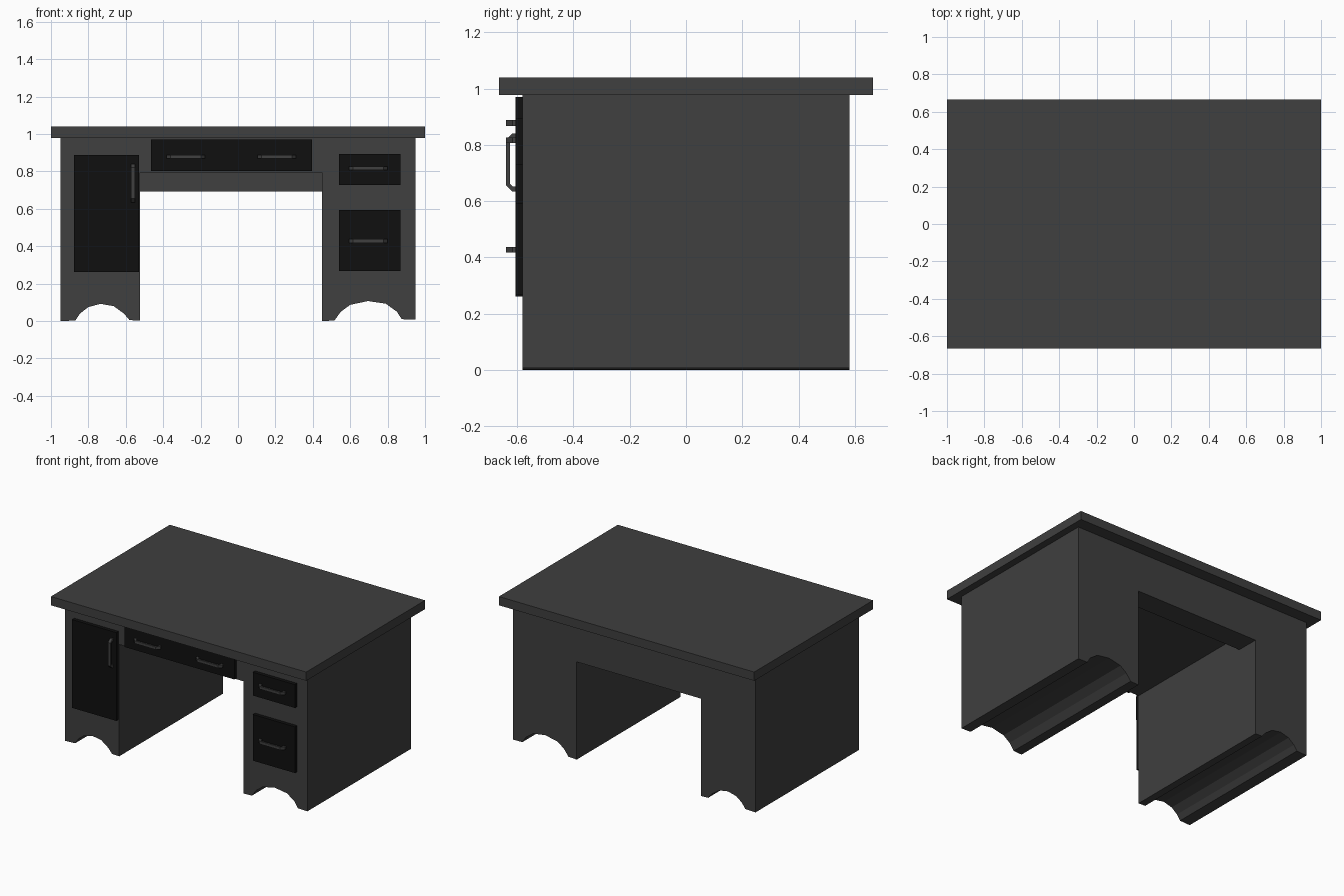
import bpy, bmesh

if "Cube" in bpy.data.objects:
    bpy.data.objects.remove(bpy.data.objects["Cube"])


def material(name, value):
    m = bpy.data.materials.new(name)
    m.diffuse_color = (value, value, value, 1)
    m.use_nodes = True
    m.node_tree.nodes["Principled BSDF"].inputs["Base Color"].default_value = m.diffuse_color
    return m


CHARCOAL = material("charcoal", 0.05)
BLACK = material("black", 0.005)


def prism(name, outline, place, depth, mat):
    """Extrude a 2D outline; place(u, v, d) maps it into space for d = 0 and depth."""
    bm = bmesh.new()
    verts = [bm.verts.new(place(u, v, 0)) for u, v in outline]
    face = bm.faces.new(verts)
    ext = bmesh.ops.extrude_face_region(bm, geom=[face])
    new = [g for g in ext["geom"] if isinstance(g, bmesh.types.BMVert)]
    # the extruded copies are moved along the depth direction
    a, b = place(0, 0, 0), place(0, 0, depth)
    bmesh.ops.translate(bm, verts=new, vec=[q - p for p, q in zip(a, b)])
    bmesh.ops.recalc_face_normals(bm, faces=bm.faces)
    mesh = bpy.data.meshes.new(name)
    bm.to_mesh(mesh)
    bm.free()
    obj = bpy.data.objects.new(name, mesh)
    obj.data.materials.append(mat)
    bpy.context.collection.objects.link(obj)
    return obj


def box(name, x0, x1, y0, y1, z0, z1, mat):
    outline = [(x0, z0), (x1, z0), (x1, z1), (x0, z1)]
    return prism(name, outline, lambda u, v, d: (u, y0 + d, v), y1 - y0, mat)


# Table top
box("desk_top", -1, 1, -0.665, 0.665, 0.978, 1.04, CHARCOAL)

# Body: one profile with arched feet and a knee opening
left_arch = [(-0.87, 0.003), (-0.845, 0.04), (-0.80, 0.075), (-0.735, 0.092),
             (-0.665, 0.08), (-0.61, 0.04), (-0.58, 0.005)]
right_arch = [(0.515, 0.003), (0.55, 0.05), (0.60, 0.087), (0.695, 0.107),
              (0.79, 0.093), (0.85, 0.05), (0.875, 0.01)]
profile = ([(-0.95, 0)] + left_arch + [(-0.525, 0.003), (-0.525, 0.795), (0.45, 0.795), (0.45, 0)]
           + right_arch + [(0.95, 0.008), (0.95, 0.978), (-0.95, 0.978)])
prism("desk_body", profile, lambda u, v, d: (u, -0.58 + d, v), 1.16, CHARCOAL)

# Lower rail at the back of the knee opening
box("back_rail", -0.525, 0.45, 0.42, 0.58, 0.692, 0.795, CHARCOAL)

# Door and drawer fronts
FRONT = -0.605
for name, x0, x1, z0, z1 in [("door", -0.877, -0.53, 0.262, 0.887),
                             ("centre_drawer", -0.465, 0.395, 0.803, 0.97),
                             ("upper_drawer", 0.54, 0.87, 0.728, 0.893),
                             ("lower_drawer", 0.54, 0.87, 0.267, 0.594)]:
    box(name, x0, x1, FRONT, -0.58, z0, z1, BLACK)

# Bent bar handles: half outline (along, outwards), mirrored
half = [(0.103, 0), (0.103, 0.012), (0.082, 0.034)]
inner = [(0.076, 0.021), (0.085, 0.012), (0.085, 0)]
outline = (half + [(-u, v) for u, v in reversed(half)]
           + [(-u, v) for u, v in reversed(inner)] + inner)
WIDTH = 0.02
for i, (x, z) in enumerate([(-0.28, 0.878), (0.207, 0.878), (0.696, 0.817), (0.696, 0.428)]):
    prism(f"drawer_handle_{i + 1}", outline,
          lambda u, v, d: (x + u, FRONT - v, z - WIDTH / 2 + d), WIDTH, CHARCOAL)
prism("door_handle", outline,
      lambda u, v, d: (-0.562 - WIDTH / 2 + d, FRONT - v, 0.738 + u), WIDTH, CHARCOAL)
